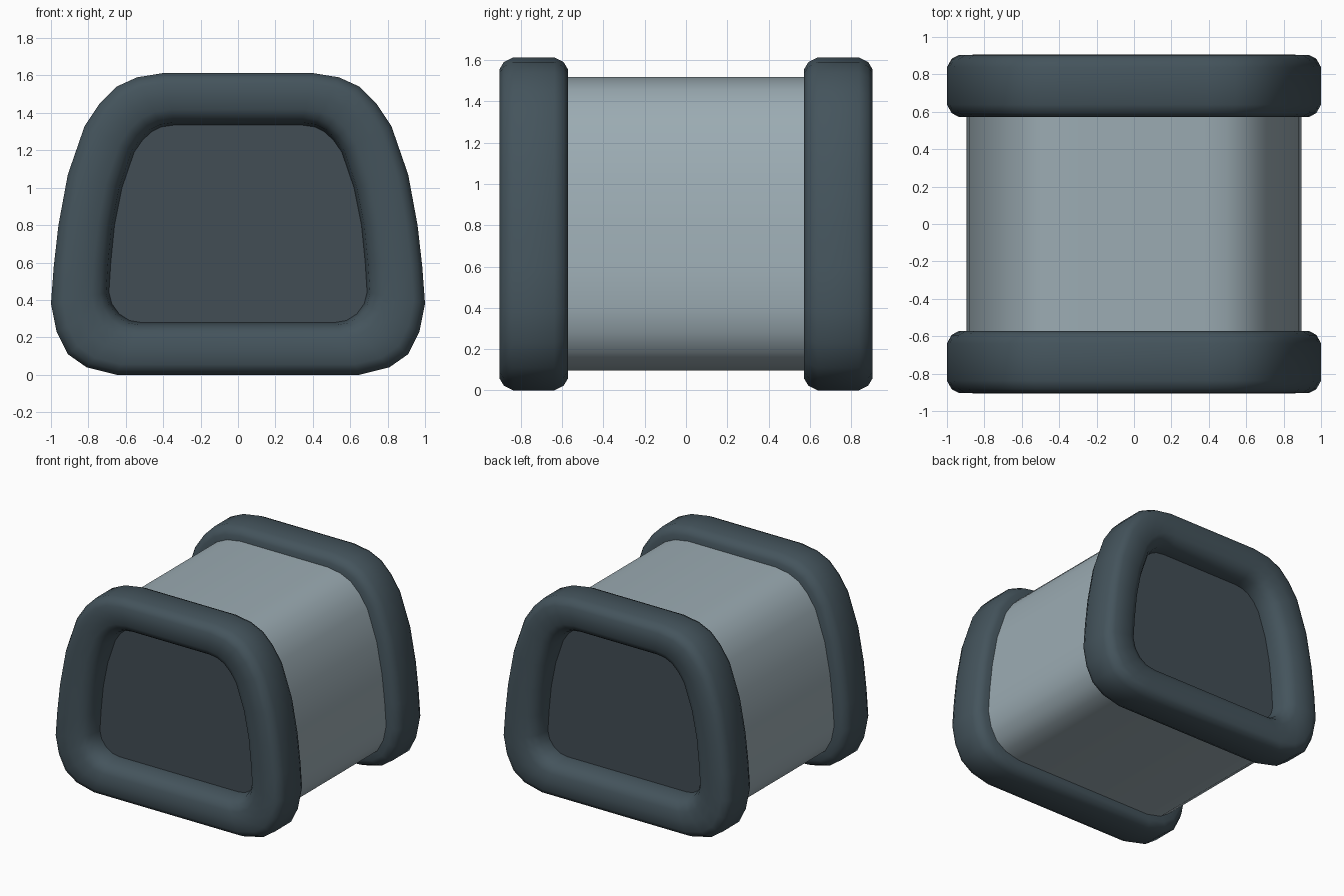
import bpy, bmesh, math

if "Cube" in bpy.data.objects:
    bpy.data.objects.remove(bpy.data.objects["Cube"])

# Right half of the arched outline, top to bottom: outer edge and inner opening
OUTER = [(0.40, 1.613), (0.54, 1.59), (0.65, 1.54), (0.74, 1.45), (0.82, 1.33),
         (0.91, 1.07), (0.96, 0.80), (0.985, 0.58), (1.0, 0.38), (0.97, 0.23),
         (0.91, 0.11), (0.81, 0.04), (0.65, 0.0)]
INNER = [(0.34, 1.335), (0.41, 1.325), (0.46, 1.30), (0.51, 1.255), (0.555, 1.19),
         (0.62, 1.0), (0.66, 0.80), (0.68, 0.60), (0.69, 0.44), (0.675, 0.38),
         (0.635, 0.325), (0.58, 0.29), (0.52, 0.28)]
MID = 0.738  # y of each ring's middle


def material(name, color):
    m = bpy.data.materials.new(name)
    m.diffuse_color = (*color, 1)
    m.use_nodes = True
    m.node_tree.nodes["Principled BSDF"].inputs["Base Color"].default_value = m.diffuse_color
    return m


def outline(t):
    """Closed outline, blended from outer edge (0) to opening (1)."""
    half = [(a + (c - a) * t, b + (d - b) * t)
            for (a, b), (c, d) in zip(OUTER, INNER)]
    return half + [(-x, z) for x, z in reversed(half)]


def loft(name, sections, mat, closed=False, capped=False, angle=40):
    """Bridge outlines given as (blend, y) pairs."""
    bm = bmesh.new()
    rows = [[bm.verts.new((x, y, z)) for x, z in outline(t)] for t, y in sections]
    n = len(rows[0])
    pairs = list(zip(rows, rows[1:]))
    if closed:
        pairs.append((rows[-1], rows[0]))
    for a, b in pairs:
        for i in range(n):
            j = (i + 1) % n
            bm.faces.new((a[i], a[j], b[j], b[i]))
    if capped:
        bm.faces.new(rows[0])
        bm.faces.new(rows[-1])
    bmesh.ops.recalc_face_normals(bm, faces=bm.faces)
    me = bpy.data.meshes.new(name)
    bm.to_mesh(me)
    bm.free()
    me.materials.append(mat)
    ob = bpy.data.objects.new(name, me)
    bpy.context.collection.objects.link(ob)
    bpy.ops.object.select_all(action='DESELECT')
    ob.select_set(True)
    bpy.context.view_layer.objects.active = ob
    bpy.ops.object.shade_smooth_by_angle(angle=math.radians(angle))
    return ob


shell = material("light blue grey", (0.33, 0.41, 0.45))
rim = material("dark slate", (0.058, 0.088, 0.107))
dark = material("dark grey panel", (0.055, 0.075, 0.091))

# Main barrel
loft("body", [(0.34, -0.72), (0.34, 0.72)], shell)

# Padded end ring cross-section: rounded rectangle, mirrored about its middle
half_section = [(0.0, 0.10), (0.08, 0.145), (0.20, 0.165), (0.45, 0.167),
                (0.70, 0.16), (0.85, 0.135), (0.95, 0.09), (1.0, 0.0)]
section = half_section + [(t, -d) for t, d in reversed(half_section[:-1])]

for side, s in (("front", -1), ("back", 1)):
    loft(side + "_ring", [(t, s * (MID + d)) for t, d in section], rim,
         closed=True, angle=70)
    # Recessed end panel, tucked slightly into the ring
    loft(side + "_panel", [(0.98, s * MID), (0.98, s * (MID - 0.03))], dark, capped=True)
